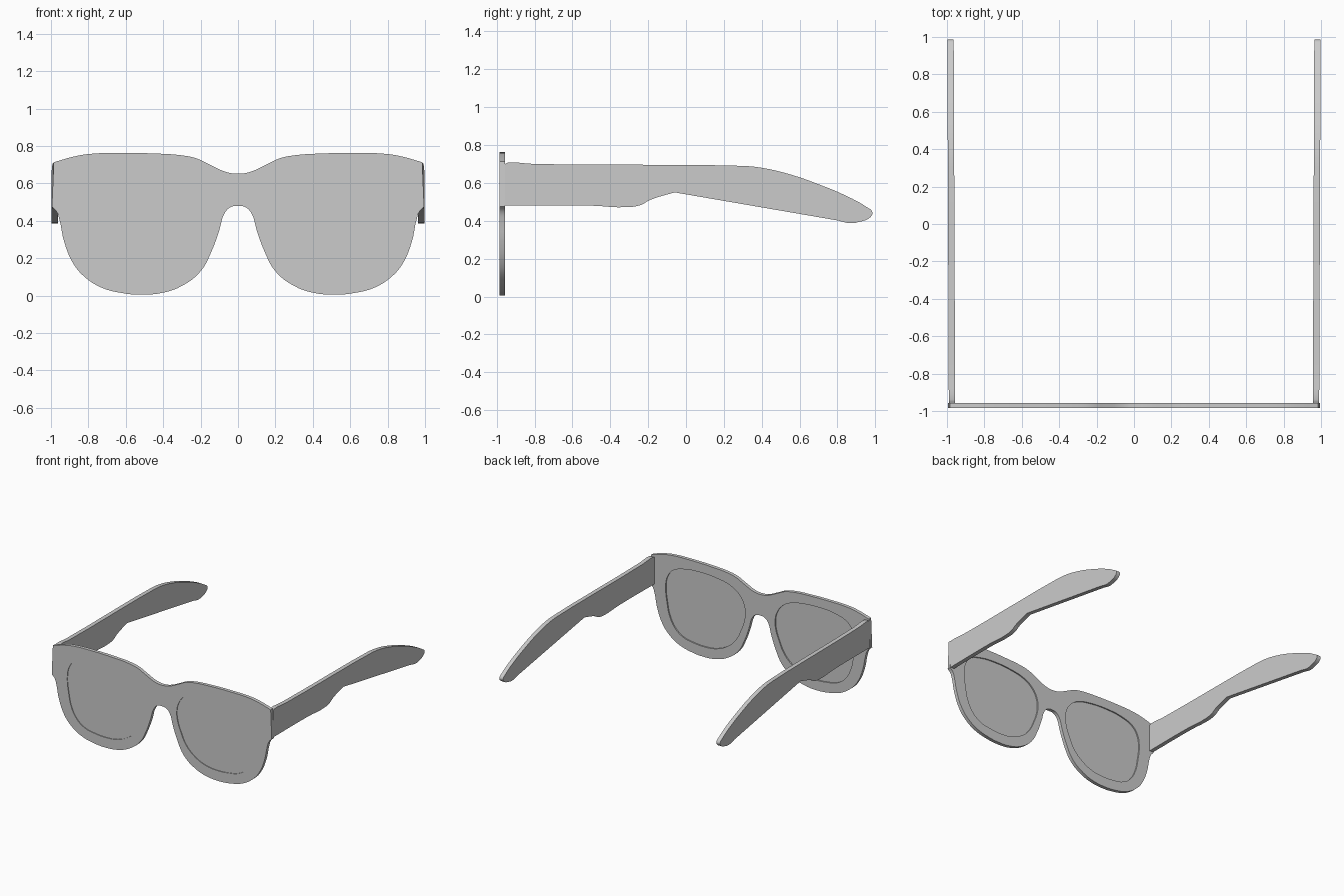
import bpy, bmesh
from mathutils import Matrix

if "Cube" in bpy.data.objects:
    bpy.data.objects.remove(bpy.data.objects["Cube"])

# local (u, v, depth) -> world, for plates facing the front and plates facing the side
FRONT = Matrix(((1, 0, 0), (0, 0, -1), (0, 1, 0))).to_4x4()
SIDE = Matrix(((0, 0, 1), (1, 0, 0), (0, 1, 0))).to_4x4()


def plate(name, loops, thickness, matrix, offset, shear=0.0):
    """Extruded plate from smooth outlines; a point with a third value is a sharp corner."""
    curve = bpy.data.curves.new(name + "_outline", 'CURVE')
    curve.dimensions = '2D'
    curve.fill_mode = 'BOTH'
    curve.extrude = thickness / 2
    curve.resolution_u = 4
    for pts in loops:
        s = curve.splines.new('BEZIER')
        s.bezier_points.add(len(pts) - 1)
        s.use_cyclic_u = True
        for bp, p in zip(s.bezier_points, pts):
            bp.co = (p[0], p[1], 0)
            kind = 'VECTOR' if len(p) > 2 else 'AUTO'
            bp.handle_left_type = bp.handle_right_type = kind
    tmp = bpy.data.objects.new(name + "_tmp", curve)
    bpy.context.collection.objects.link(tmp)
    bpy.context.view_layer.update()
    dg = bpy.context.evaluated_depsgraph_get()
    mesh = bpy.data.meshes.new_from_object(tmp.evaluated_get(dg))
    bpy.data.objects.remove(tmp)
    mesh.transform(Matrix.Translation(offset) @ matrix)
    bm = bmesh.new()
    bm.from_mesh(mesh)
    bmesh.ops.remove_doubles(bm, verts=bm.verts, dist=1e-5)
    for v in bm.verts:
        v.co.x += shear * v.co.y
    bmesh.ops.recalc_face_normals(bm, faces=bm.faces)
    bm.to_mesh(mesh)
    bm.free()
    ob = bpy.data.objects.new(name, mesh)
    bpy.context.collection.objects.link(ob)
    bpy.ops.object.select_all(action='DESELECT')
    ob.select_set(True)
    bpy.context.view_layer.objects.active = ob
    bpy.ops.object.shade_smooth_by_angle(angle=0.6)
    return ob


def flip(pts):
    return [(-p[0], *p[1:]) for p in reversed(pts)]


# Front frame: right half outline from top of bridge round to underside of bridge
half = [(0, .652), (.06, .66), (.15, .70), (.22, .733), (.30, .75), (.45, .76),
        (.62, .763), (.80, .757), (.88, .743), (.985, .713, 1), (.995, .475, 1),
        (.97, .45), (.953, .40), (.93, .29), (.88, .17), (.82, .10), (.73, .043),
        (.62, .014), (.52, .005), (.40, .016), (.30, .052), (.20, .13), (.14, .24),
        (.10, .35), (.072, .44), (.04, .473), (0, .48)]
lens = [(.135, .46), (.15, .54), (.20, .61), (.27, .652), (.40, .68), (.55, .687),
        (.68, .675), (.79, .635), (.84, .57), (.855, .48), (.842, .36), (.82, .26),
        (.77, .17), (.70, .117), (.60, .094), (.50, .088), (.40, .10), (.30, .145),
        (.22, .22), (.17, .32), (.145, .39)]
outline = half + flip(half)[1:-1]
plate("front_frame", [outline, lens, flip(lens)], .028, FRONT, (0, -.971, 0))

# Lenses, set slightly back inside the rims
plate("right_lens", [lens], .012, FRONT, (0, -.973, 0))
plate("left_lens", [flip(lens)], .012, FRONT, (0, -.973, 0))

# Temples: side profile with curved ear tip
temple = [(-.957, .70, 1), (-.94, .707), (-.80, .70), (.30, .69), (.40, .68),
          (.55, .645), (.70, .593), (.85, .53), (.95, .475), (.985, .445),
          (.975, .42), (.91, .393), (.87, .387), (.80, .402, 1), (-.06, .55, 1),
          (-.19, .51), (-.24, .483), (-.31, .472), (-.50, .48), (-.957, .48, 1)]
for name, side in (("right_temple", 1), ("left_temple", -1)):
    plate(name, [temple], .034, SIDE, (side * .977, 0, 0), side * .004)
